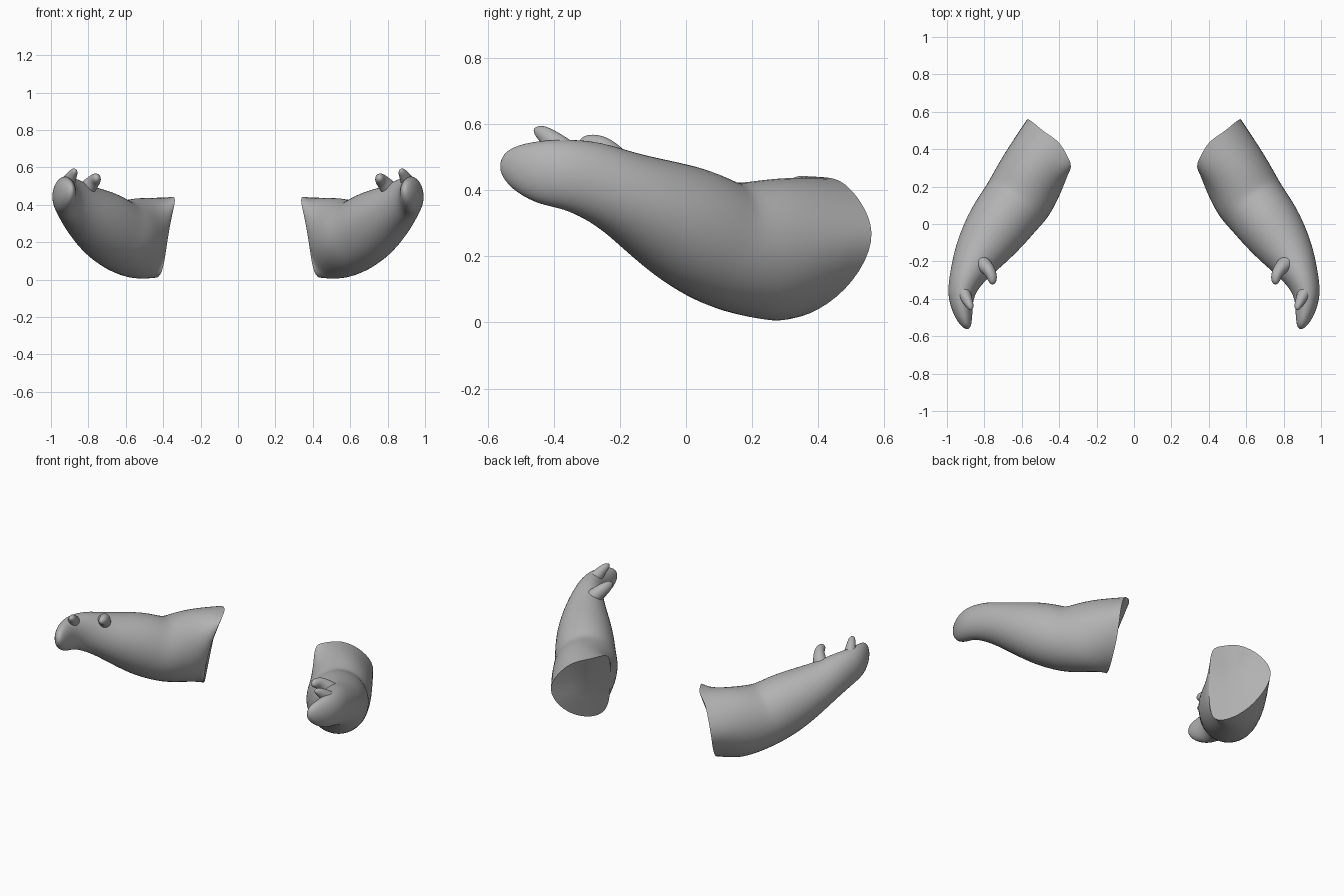
import bpy, bmesh, math
from mathutils import Vector

if "Cube" in bpy.data.objects:
    bpy.data.objects.remove(bpy.data.objects["Cube"])

SEG = 12
GROW = 1.035  # makes up for the shrinkage of subdivision

skin = bpy.data.materials.new("grey_skin")
skin.diffuse_color = (0.45, 0.45, 0.45, 1)
skin.use_nodes = True
skin.node_tree.nodes["Principled BSDF"].inputs["Base Color"].default_value = skin.diffuse_color


def section_ring(sections, i):
    """Ellipse across the path: width is horizontal, height is tilted with the path."""
    x, y, z, w, h = sections[i]
    a = Vector(sections[max(i - 1, 0)][:3])
    b = Vector(sections[min(i + 1, len(sections) - 1)][:3])
    t = (b - a).normalized()
    side = Vector((0, 0, 1)).cross(t).normalized()
    up = t.cross(side)
    pts = []
    for k in range(SEG):
        ang = 2 * math.pi * k / SEG
        pts.append(Vector((x, y, z)) + side * (w * GROW * math.cos(ang))
                   + up * (h * GROW * math.sin(ang)))
    return pts


def loft(name, sections, tip, rim=None):
    """Skin the rings, close both ends with fans, mirror to the other side."""
    rings = [section_ring(sections, i) for i in range(len(sections))]
    if rim:
        rings.insert(0, [Vector(p) for p in rim])
    bm = bmesh.new()
    vr = [[bm.verts.new(p) for p in r] for r in rings]
    for r0, r1 in zip(vr, vr[1:]):
        for k in range(SEG):
            n = (k + 1) % SEG
            bm.faces.new((r0[k], r0[n], r1[n], r1[k]))
    start = bm.verts.new(sum(rings[0], Vector()) / SEG)
    end = bm.verts.new(tip)
    crease = bm.edges.layers.float.new("crease_edge")
    for ring, pole in ((vr[0], start), (vr[-1], end)):
        for k in range(SEG):
            bm.faces.new((ring[k], ring[(k + 1) % SEG], pole))
    if rim:  # sharp shoulder cut
        for k in range(SEG):
            e = bm.edges.get((vr[0][k], vr[0][(k + 1) % SEG]))
            e[crease] = 1.0
            e.smooth = False
    bmesh.ops.recalc_face_normals(bm, faces=bm.faces)
    for f in bm.faces:
        f.smooth = True
    me = bpy.data.meshes.new(name)
    bm.to_mesh(me)
    bm.free()
    me.materials.append(skin)
    ob = bpy.data.objects.new(name, me)
    bpy.context.collection.objects.link(ob)
    mir = ob.modifiers.new("mirror", 'MIRROR')
    mir.use_mirror_merge = False
    sub = ob.modifiers.new("smooth", 'SUBSURF')
    sub.levels = sub.render_levels = 2
    return ob


# slanted shoulder cut: outer, over the top, inner, underside
shoulder_rim = [
    (.585, .575, .25), (.54, .545, .345), (.48, .49, .415), (.40, .445, .44),
    (.36, .37, .44), (.325, .305, .45), (.365, .25, .30), (.385, .22, .15),
    (.405, .22, .03), (.44, .29, 0), (.50, .40, .03), (.55, .51, .12)]

# upper arm, elbow, forearm, wrist and closed fingers: x, y, z, half width, half height
arm = [
    (.54, .28, .22, .185, .222),
    (.61, .14, .225, .19, .198),
    (.66, .08, .25, .18, .19),
    (.72, 0, .295, .175, .185),
    (.79, -.10, .345, .155, .157),
    (.855, -.20, .395, .122, .127),
    (.90, -.29, .435, .09, .118),
    (.925, -.37, .45, .074, .105),
    (.922, -.44, .455, .06, .098),
    (.905, -.51, .472, .042, .072),
    (.892, -.548, .486, .022, .04)]
loft("arm", arm, (.886, -.563, .492), shoulder_rim)

# thumb on the inner side of the hand
thumb = [
    (.84, -.19, .45, .05, .05),
    (.80, -.22, .495, .042, .045),
    (.768, -.255, .53, .032, .037),
    (.757, -.29, .54, .027, .031),
    (.756, -.315, .543, .018, .02)]
loft("thumb", thumb, (.756, -.327, .543))

# raised forefinger on top of the hand
forefinger = [
    (.925, -.34, .49, .045, .045),
    (.905, -.38, .525, .035, .04),
    (.885, -.42, .563, .025, .028),
    (.873, -.445, .58, .018, .02)]
loft("forefinger", forefinger, (.867, -.465, .588))
